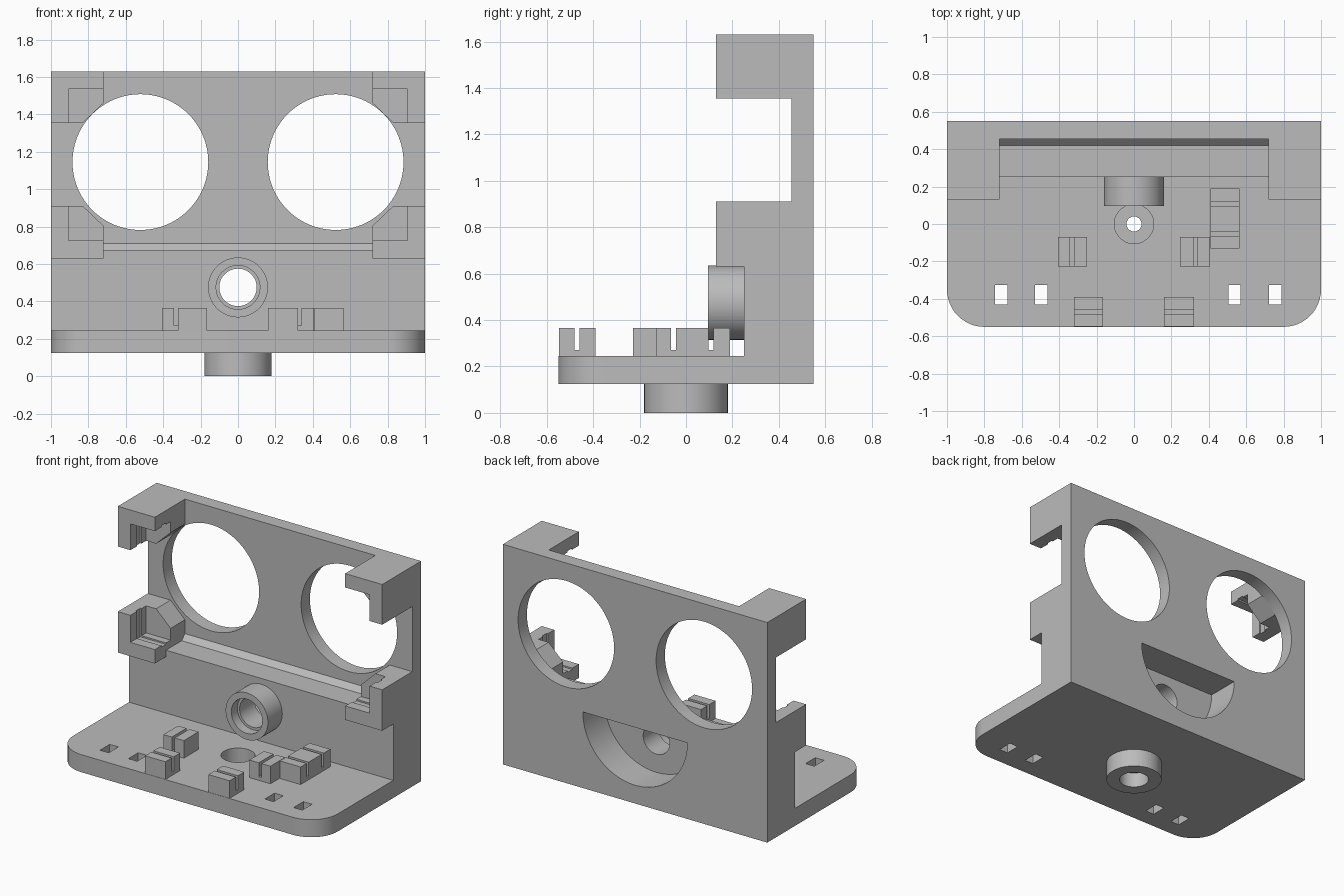
import bpy, bmesh
from math import cos, sin, pi, radians
from mathutils import Vector

if "Cube" in bpy.data.objects:
    bpy.data.objects.remove(bpy.data.objects["Cube"])

grey = bpy.data.materials.new("plain grey")
grey.use_nodes = True
grey.diffuse_color = (0.5, 0.5, 0.5, 1)
grey.node_tree.nodes["Principled BSDF"].inputs["Base Color"].default_value = (0.5, 0.5, 0.5, 1)


def prism(name, points, axis, low, high):
    """Extrude a 2D outline along an axis; the outline uses the other two axes in order."""
    bm = bmesh.new()

    def place(p, d):
        c = list(p)
        c.insert("xyz".index(axis), d)
        return bm.verts.new(Vector(c))

    face = bm.faces.new([place(p, low) for p in points])
    ext = bmesh.ops.extrude_face_region(bm, geom=[face])
    shift = Vector([high - low if a == axis else 0 for a in "xyz"])
    bmesh.ops.translate(bm, vec=shift,
                        verts=[v for v in ext["geom"] if isinstance(v, bmesh.types.BMVert)])
    bmesh.ops.recalc_face_normals(bm, faces=bm.faces)
    mesh = bpy.data.meshes.new(name)
    bm.to_mesh(mesh)
    bm.free()
    mesh.materials.append(grey)
    ob = bpy.data.objects.new(name, mesh)
    bpy.context.collection.objects.link(ob)
    return ob


def box(name, x, y, z):
    return prism(name, [(x[0], y[0]), (x[1], y[0]), (x[1], y[1]), (x[0], y[1])], "z", *z)


def arc(u, v, r, start=0, end=360, steps=72):
    full = end - start == 360
    count = steps if full else steps + 1
    angles = [radians(start + (end - start) * i / steps) for i in range(count)]
    return [(u + r * cos(a), v + r * sin(a)) for a in angles]


def combine(ob, other, operation="DIFFERENCE"):
    mod = ob.modifiers.new("combine", "BOOLEAN")
    mod.operation = operation
    mod.solver = "EXACT"
    mod.object = other
    bpy.context.view_layer.objects.active = ob
    bpy.ops.object.modifier_apply(modifier=mod.name)
    bpy.data.objects.remove(other)


# Base plate with rounded front corners
R = 0.2
outline = ([(1, 0.25), (-1, 0.25)] + arc(-1 + R, -0.55 + R, R, 180, 270, 12)
           + arc(1 - R, -0.55 + R, R, 270, 360, 12))
base = prism("base_plate", outline, "z", 0.125, 0.245)
for x in (-0.71, -0.495, 0.537, 0.755):
    combine(base, box("slot_cutter", (x - 0.033, x + 0.033), (-0.43, -0.325), (0, 0.5)))
combine(base, prism("well_cutter", arc(0, 0, 0.105), "z", 0.145, 0.5))
combine(base, prism("pin_cutter", arc(0, 0, 0.04), "z", 0, 0.5))

# Stepped rear wall
wall = prism("rear_wall", [(0.25, 0.125), (0.25, 0.675), (0.42, 0.675), (0.455, 0.71),
                           (0.455, 1.63), (0.55, 1.63), (0.55, 0.125)], "x", -1, 1)

# Four corner brackets, each with a pocket, a shallow groove and a cut corner
for s in (-1, 1):
    for inner, outer in ((1.355, 1.63), (0.91, 0.63)):
        up = 1 if outer > inner else -1

        def span(a, b):
            return tuple(sorted((a, b)))

        bracket = box("bracket", span(s * 0.72, s), (0.13, 0.5), span(inner, outer))
        combine(bracket, box("pocket_cutter", span(s * 0.7, s * 0.905), (0.1, 0.3),
                             span(inner - up * 0.02, outer - up * 0.095)))
        combine(bracket, box("groove_cutter", span(s * 0.7, s * 0.915), (0.2, 0.25),
                             span(inner - up * 0.02, outer - up * 0.085)))
        corner = [(s * 0.7, inner - up * 0.02), (s * 0.85, inner - up * 0.02),
                  (s * 0.7, inner + up * 0.124)]
        combine(bracket, prism("corner_cutter", corner, "y", 0.1, 0.455))
        combine(wall, bracket, "UNION")

# Two large round openings, the half-round rear recess and the small bore
for s in (-1, 1):
    combine(wall, prism("opening_cutter", arc(s * 0.522, 1.145, 0.363, steps=96), "y", 0, 0.8))
combine(wall, prism("recess_cutter", arc(0, 0.645, 0.395, 180, 360, 48), "y", 0.32, 0.8))
combine(wall, prism("bore_cutter", arc(0, 0.475, 0.1), "y", 0, 0.8))

# Front ring around the bore, with a wider mouth
ring = prism("front_ring", arc(0, 0.475, 0.16), "y", 0.095, 0.25)
combine(ring, prism("ring_cutter", arc(0, 0.475, 0.1), "y", 0, 0.5))
combine(ring, prism("mouth_cutter", arc(0, 0.475, 0.117), "y", 0, 0.16))

# Round foot under the base
foot = prism("mount_foot", arc(0, 0, 0.18), "z", 0, 0.125)
combine(foot, prism("socket_cutter", arc(0, 0, 0.095), "z", -0.1, 0.105))
combine(foot, prism("foot_pin_cutter", arc(0, 0, 0.04), "z", -0.1, 0.5))


# Slotted clips on the base
def clip(name, axis, low, high, slots, across):
    pts = [(high, 0.245), (low, 0.245), (low, 0.365)]
    for c in slots:
        pts += [(c - 0.011, 0.365), (c - 0.011, 0.27), (c + 0.011, 0.27), (c + 0.011, 0.365)]
    pts.append((high, 0.365))
    return prism(name, pts, axis, *across)


clip("left_front_clip", "x", -0.548, -0.39, [-0.469], (0.16, 0.32))
clip("right_front_clip", "x", -0.548, -0.39, [-0.469], (-0.32, -0.165))
clip("left_middle_clip", "y", 0.245, 0.405, [0.328], (-0.228, -0.07))
clip("right_middle_clip", "y", -0.405, -0.25, [-0.33], (-0.228, -0.07))
clip("double_clip", "x", -0.13, 0.19, [-0.054, 0.108], (0.408, 0.565))

# Smooth the round surfaces and keep the edges sharp
for ob in (base, wall, ring, foot):
    bpy.ops.object.select_all(action="DESELECT")
    ob.select_set(True)
    bpy.context.view_layer.objects.active = ob
    bpy.ops.object.shade_smooth_by_angle(angle=radians(30))
